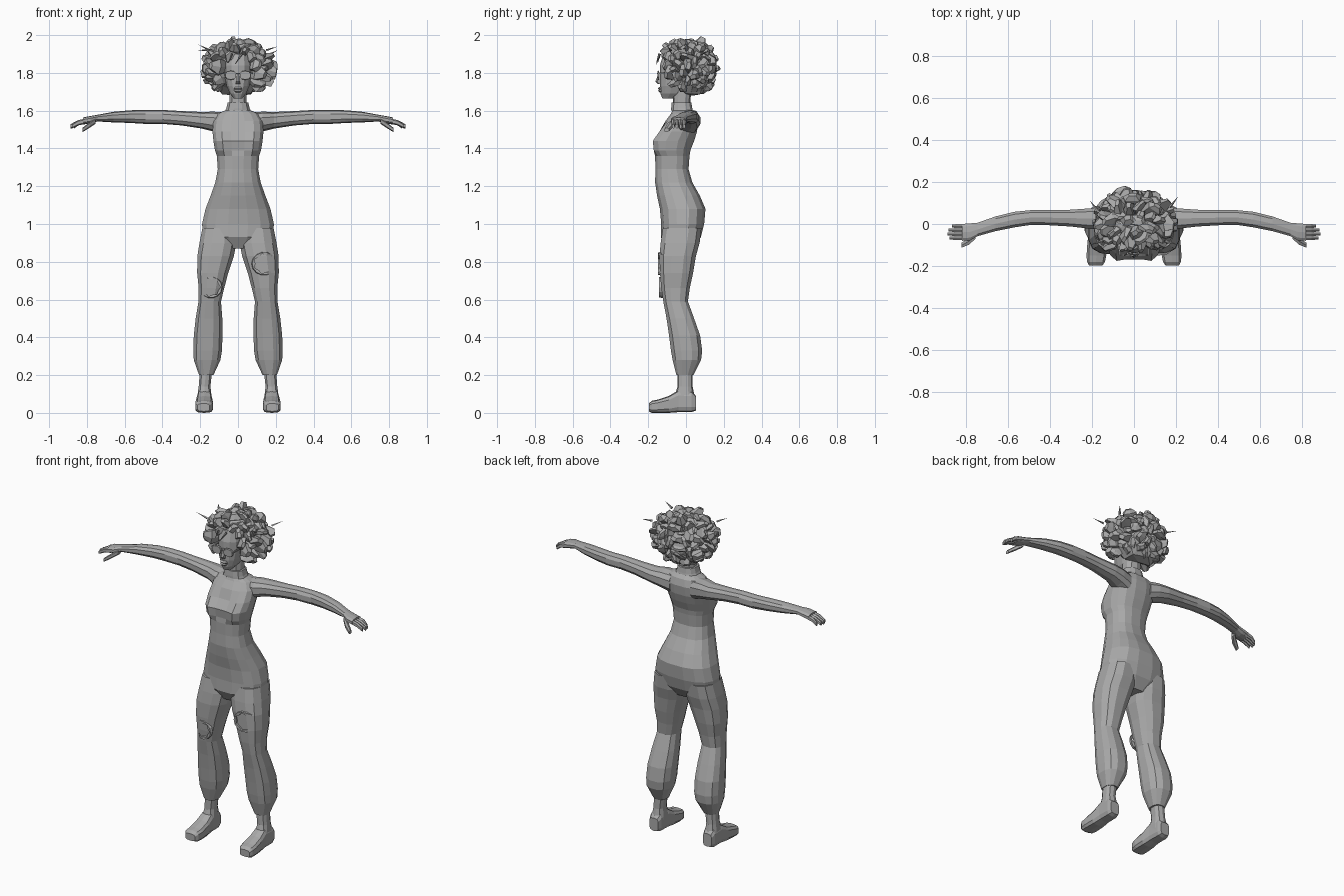
import bpy, bmesh, math, random
from mathutils import Vector, Matrix

random.seed(11)
grey = bpy.data.materials.new("plain grey")
grey.diffuse_color = (0.4, 0.4, 0.4, 1)


def finish(bm, name, mirror=False):
    bmesh.ops.recalc_face_normals(bm, faces=bm.faces)
    me = bpy.data.meshes.new(name)
    bm.to_mesh(me)
    bm.free()
    me.materials.append(grey)
    ob = bpy.data.objects.new(name, me)
    bpy.context.collection.objects.link(ob)
    if mirror:
        ob.modifiers.new("mirror", 'MIRROR')
    return ob


def loft(bm, axis, rows, n=12, power=0.8):
    """Skin rounded sections; each row is (position, a0, a1, b0, b1)."""
    rings = []
    for p, a0, a1, b0, b1 in rows:
        ring = []
        for i in range(n):
            t = 2 * math.pi * (i + 0.5) / n
            c, s = math.cos(t), math.sin(t)
            u = math.copysign(abs(c) ** power, c) / math.cos(math.pi / n) ** power
            v = math.copysign(abs(s) ** power, s)
            a = (a0 + a1) / 2 + u * (a1 - a0) / 2
            b = (b0 + b1) / 2 + v * (b1 - b0) / 2
            co = {'z': (a, b, p), 'x': (p, a, b), 'y': (a, p, b)}[axis]
            ring.append(bm.verts.new(co))
        rings.append(ring)
    for r, q in zip(rings, rings[1:]):
        for i in range(n):
            j = (i + 1) % n
            bm.faces.new((r[i], r[j], q[j], q[i]))
    bm.faces.new(rings[0])
    bm.faces.new(rings[-1])
    return rings


def part(name, axis, rows, n=12, power=0.8, mirror=False):
    bm = bmesh.new()
    loft(bm, axis, rows, n, power)
    return finish(bm, name, mirror)


# torso, with the bust parted along the middle
bm = bmesh.new()
rings = loft(bm, 'z', [
    (0.87, -.09, .09, -.10, .04), (0.93, -.185, .185, -.135, .08),
    (1.00, -.19, .19, -.133, .098), (1.08, -.172, .172, -.14, .105),
    (1.15, -.145, .145, -.155, .075), (1.22, -.12, .12, -.165, .035),
    (1.29, -.107, .107, -.163, .015), (1.36, -.112, .112, -.165, .02),
    (1.39, -.122, .122, -.185, .025), (1.44, -.13, .13, -.192, .045),
    (1.49, -.135, .135, -.155, .06), (1.545, -.13, .13, -.11, .066),
    (1.585, -.105, .105, -.08, .055), (1.605, -.06, .06, -.07, .035)], n=16)
for ring in rings[8:11]:
    for v in ring:
        if v.co.y < -.1 and abs(v.co.x) < .05:
            v.co.y += .022
finish(bm, "torso")

# neck and collar
part("neck", 'z', [(1.58, -.055, .055, -.07, .03), (1.63, -.046, .046, -.07, .022),
                   (1.74, -.045, .045, -.07, .03)], 10)
part("collar", 'z', [(1.6, -.068, .068, -.08, .038), (1.612, -.062, .062, -.08, .035),
                     (1.642, -.055, .055, -.077, .03), (1.644, -.045, .045, -.07, .02)], 12)

# trouser legs with gathered cuffs, and bare ankles
part("trouser_leg", 'z', [
    (0.98, .012, .188, -.125, .085), (0.90, .008, .204, -.137, .075),
    (0.83, .022, .215, -.143, .055), (0.74, .052, .216, -.14, .04),
    (0.66, .073, .208, -.133, .022), (0.59, .09, .209, -.122, .012),
    (0.50, .083, .224, -.105, .045), (0.41, .082, .234, -.092, .077),
    (0.33, .085, .236, -.082, .088), (0.28, .093, .234, -.073, .082),
    (0.20, .13, .206, -.052, .04)], 12, mirror=True)
part("ankle", 'z', [(0.24, .135, .20, -.045, .035), (0.14, .146, .208, -.045, .035),
                    (0.09, .14, .215, -.06, .045), (0.04, .142, .213, -.06, .045)], 10, mirror=True)

# feet
part("foot", 'y', [(.052, .15, .208, .012, .09), (.03, .142, .216, .004, .115),
                   (-.04, .14, .216, .004, .12), (-.09, .135, .222, 0, .09),
                   (-.15, .132, .226, 0, .07), (-.18, .138, .224, 0, .064),
                   (-.197, .15, .214, .008, .05)], 10, .55, mirror=True)

# arms, palm included
part("arm", 'x', [
    (.07, -.05, .06, 1.47, 1.59), (.13, -.05, .072, 1.49, 1.595),
    (.19, -.025, .076, 1.505, 1.593), (.30, -.012, .068, 1.522, 1.598),
    (.40, -.006, .066, 1.53, 1.604), (.49, -.004, .066, 1.53, 1.604),
    (.57, -.016, .058, 1.535, 1.602), (.66, -.034, .036, 1.538, 1.594),
    (.745, -.058, .006, 1.543, 1.578), (.78, -.078, .003, 1.532, 1.572),
    (.82, -.08, 0, 1.527, 1.564)], 10, mirror=True)

# four fingers and a thumb
bm = bmesh.new()
for k, tip in enumerate((.868, .884, .888, .88)):
    y = -.01 - .019 * k
    d = .0095
    loft(bm, 'x', [(.80, y - d, y + d, 1.532, 1.56), (.845, y - d, y + d, 1.522, 1.55),
                   (tip, y - d * .7, y + d * .7, 1.505, 1.528)], 6)
loft(bm, 'x', [(.755, -.07, -.04, 1.53, 1.56), (.785, -.098, -.065, 1.51, 1.54),
               (.822, -.113, -.09, 1.487, 1.51)], 6)
finish(bm, "fingers", True)

# head
bm = bmesh.new()
rings = loft(bm, 'z', [
    (1.665, -.022, .022, -.125, -.05), (1.69, -.043, .043, -.135, 0),
    (1.73, -.06, .06, -.138, .03), (1.78, -.07, .07, -.138, .055),
    (1.84, -.073, .073, -.138, .065), (1.90, -.062, .062, -.12, .055)], 14, .9)
finish(bm, "head")

# nose and lips
part("nose", 'z', [(1.80, -.007, .007, -.145, -.12), (1.755, -.011, .011, -.162, -.12),
                   (1.742, -.012, .012, -.15, -.12)], 6)
part("lips", 'z', [(1.726, -.014, .014, -.142, -.12), (1.718, -.023, .023, -.15, -.12),
                   (1.712, -.02, .02, -.144, -.12), (1.705, -.021, .021, -.149, -.12),
                   (1.697, -.012, .012, -.14, -.12)], 8)

# sunglasses: lenses, bridge and side arms
bm = bmesh.new()
loft(bm, 'y', [(-.152, .01, .066, 1.765, 1.81), (-.142, .01, .068, 1.763, 1.812)], 10)
loft(bm, 'x', [(0, -.154, -.145, 1.793, 1.801), (.02, -.154, -.145, 1.793, 1.801)], 4)
loft(bm, 'y', [(-.148, .066, .074, 1.792, 1.802), (.02, .072, .08, 1.792, 1.802)], 4)
finish(bm, "sunglasses", True)

# hair: inner mass around the skull, pushed back from the face
bm = bmesh.new()
bmesh.ops.create_icosphere(bm, subdivisions=2, radius=1)
for v in bm.verts:
    k = random.uniform(.88, 1.08)
    v.co = Vector((v.co.x * .15 * k, .035 + v.co.y * .115 * k, 1.81 + v.co.z * .135 * k))
    if v.co.z > 1.85:
        v.co.y -= .035
finish(bm, "hair_mass")

# hair: chunky tapered locks fanned over an ellipsoid
bm = bmesh.new()
count = 120
for i in range(count):
    z = 1 - 2 * (i + .5) / count
    a = i * 2.39996
    r = math.sqrt(1 - z * z)
    d = Vector((r * math.cos(a), r * math.sin(a), z))
    if d.y < -.3 and abs(d.x) < .62 and z < .42:
        continue                       # face opening
    if z < -.8 and d.y < .3:
        continue                       # neck opening
    reach = random.uniform(.82, 1.0)
    if abs(d.x) < .3 and z > .5:
        reach = random.uniform(.88, 1.06)
    base = Vector((d.x * .10, .01 + d.y * .09, 1.825 + d.z * .09))
    tip = Vector((d.x * .212 * reach, .005 + d.y * .185 * reach, 1.825 + d.z * .172 * reach))
    turn = d.to_track_quat('Z', 'Y').to_matrix() @ Matrix.Rotation(random.uniform(0, 6.3), 3, 'Z')
    w, h = random.uniform(.026, .042), random.uniform(.014, .026)
    bend = Vector([random.uniform(-.028, .028) for _ in range(3)])
    rings = []
    for t, s in ((0, .8), (.65, 1.1), (1, .5)):
        c = base.lerp(tip, t) + bend * t * (1 - t) * 2
        rings.append([bm.verts.new(c + turn @ Vector((x * w * s, y * h * s, 0)))
                      for x, y in ((-1, -.6), (0, -1), (1, -.5), (.8, .8), (-.8, 1))])
    for p, q in zip(rings, rings[1:]):
        for j in range(5):
            bm.faces.new((p[j], p[(j + 1) % 5], q[(j + 1) % 5], q[j]))
    bm.faces.new(rings[0])
    bm.faces.new(rings[-1])
for v in bm.verts:
    v.co.x = max(-.215, min(.215, v.co.x))
    v.co.y = max(-.18, min(.188, v.co.y))
    v.co.z = max(1.65, min(2.0, v.co.z))
finish(bm, "hair_locks")

# hair: thin loose strands
bm = bmesh.new()
for x, y, z, dx, dy, dz in ((-.15, -.08, 1.92, -.06, -.02, .03), (.15, -.08, 1.92, .06, -.02, .02),
                            (.02, -.14, 1.90, -.04, -.02, -.06), (-.03, -.14, 1.9, -.02, -.01, -.05),
                            (.17, .08, 1.9, .04, .05, .02), (-.17, .06, 1.92, -.04, .05, .0)):
    p, d = Vector((x, y, z)), Vector((dx, dy, dz))
    s = d.cross(Vector((.3, .2, 1))).normalized() * .008
    u = d.cross(s).normalized() * .006
    ring = [bm.verts.new(p + o) for o in (s, u, -s, -u)]
    tip = bm.verts.new(p + d)
    for j in range(4):
        bm.faces.new((ring[j], ring[(j + 1) % 4], tip))
    bm.faces.new(ring)
finish(bm, "loose_strands")


# ragged rims of the torn trouser holes
def tear(name, x0, x1, z0, z1, y, side):
    bm = bmesh.new()
    n = 14
    rows = []
    for i in range(n):
        t = 2 * math.pi * i / n
        cx, cz = (x0 + x1) / 2, (z0 + z1) / 2
        jag = .82 if i % 2 else 1.0
        c, s = math.cos(t), math.sin(t)
        row = []
        for k, lift in ((1.06, .012), (1.0, -.006), (jag * .9, -.005), (jag * .9, .01)):
            px, pz = cx + c * k * (x1 - x0) / 2, cz + s * k * (z1 - z0) / 2
            curve = max(0, abs(px) - .14) ** 2 * 14
            row.append(bm.verts.new((px, y + curve + lift, pz)))
        rows.append(row)
    for i in range(n):
        p, q = rows[i], rows[(i + 1) % n]
        for k in range(3):
            bm.faces.new((p[k], q[k], q[k + 1], p[k + 1]))
    finish(bm, name)


tear("left_knee_tear", .075, .205, .73, .85, -.143, 1)
tear("right_knee_tear", -.205, -.085, .61, .72, -.136, -1)
